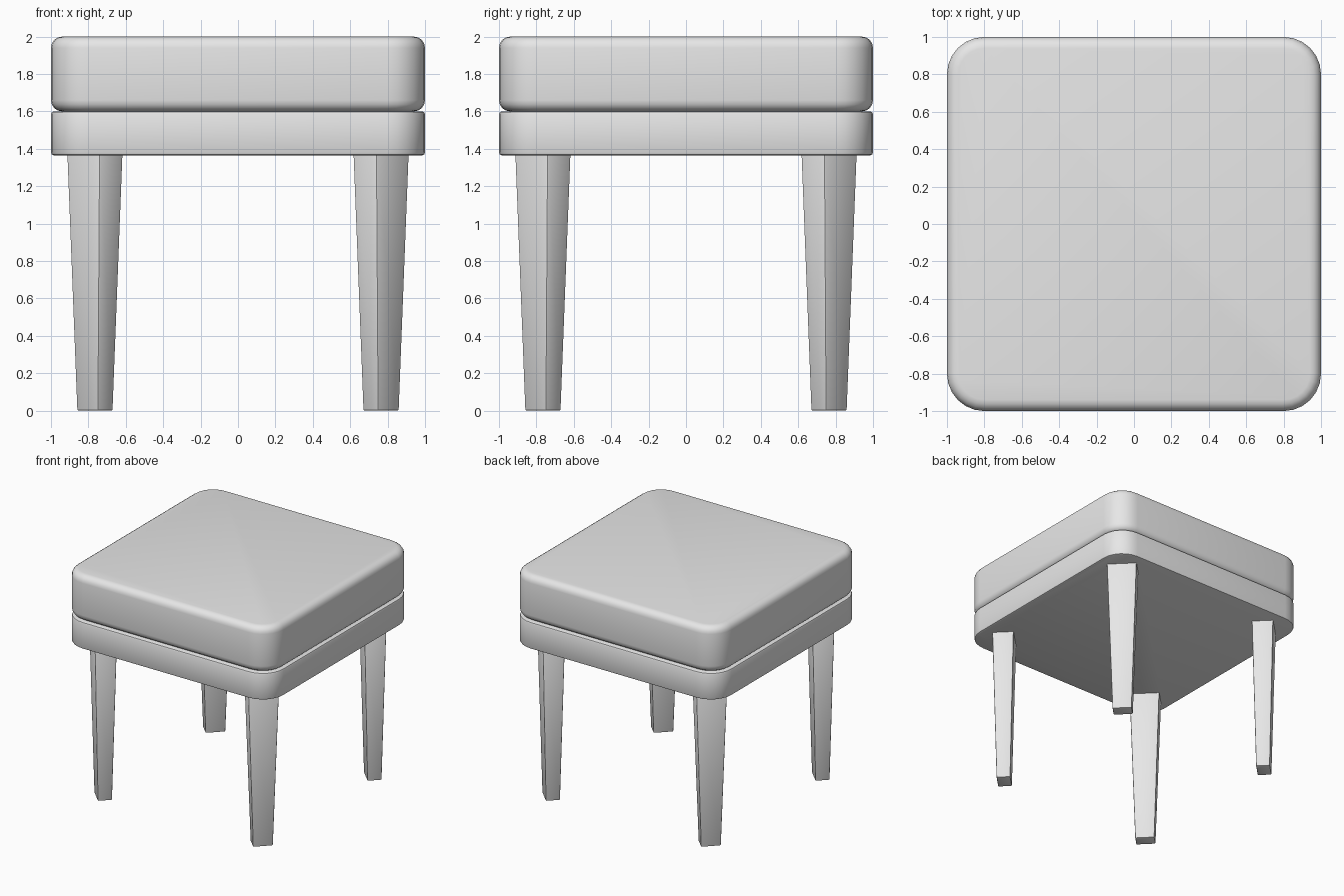
import bpy, bmesh, math
from mathutils import Matrix

cube = bpy.data.objects.get("Cube")
if cube:
    bpy.data.objects.remove(cube, do_unlink=True)

grey = bpy.data.materials.new("light grey")
grey.use_nodes = True
grey.diffuse_color = (0.8, 0.8, 0.8, 1)
grey.node_tree.nodes["Principled BSDF"].inputs["Base Color"].default_value = (0.8, 0.8, 0.8, 1)


def finish(name, bm, edge_radius, segments):
    """Turn a bmesh into a smooth object with rounded edges."""
    mesh = bpy.data.meshes.new(name)
    bm.to_mesh(mesh)
    bm.free()
    mesh.materials.append(grey)
    obj = bpy.data.objects.new(name, mesh)
    bpy.context.collection.objects.link(obj)
    bevel = obj.modifiers.new("rounded edges", 'BEVEL')
    bevel.width = edge_radius
    bevel.segments = segments
    bevel.limit_method = 'ANGLE'
    bevel.angle_limit = math.radians(40)
    bpy.ops.object.select_all(action='DESELECT')
    bpy.context.view_layer.objects.active = obj
    obj.select_set(True)
    bpy.ops.object.modifier_apply(modifier=bevel.name)
    bpy.ops.object.shade_smooth_by_angle(angle=math.radians(35))
    return obj


def rounded_slab(name, bottom, top, edge_radius, segments):
    """Square slab with rounded vertical corners and softened rims."""
    bm = bmesh.new()
    bmesh.ops.create_cube(bm, size=1)
    bmesh.ops.scale(bm, vec=(2, 2, top - bottom), verts=bm.verts)
    bmesh.ops.translate(bm, vec=(0, 0, (top + bottom) / 2), verts=bm.verts)
    upright = [e for e in bm.edges if abs(e.verts[0].co.z - e.verts[1].co.z) > 0.1]
    bmesh.ops.bevel(bm, geom=upright, offset=0.2, segments=6, profile=0.5, affect='EDGES')
    return finish(name, bm, edge_radius, segments)


def tapered_leg(name, x, y, height):
    """Tapered rectangular leg with its broad side facing the seat corner."""
    bm = bmesh.new()
    bmesh.ops.create_cube(bm, size=1)
    for v in bm.verts:
        taper = 1 if v.co.z > 0 else 0.645
        v.co.x *= 0.178 * taper
        v.co.y *= 0.248 * taper
        v.co.z = (v.co.z + 0.5) * height
    turn = Matrix.Rotation(math.atan2(y, x), 4, 'Z')
    bm.transform(Matrix.Translation((x, y, 0)) @ turn)
    return finish(name, bm, 0.008, 2)


# Seat
rounded_slab("cushion", 1.6, 2.0, 0.06, 4)
rounded_slab("seat_base", 1.365, 1.6, 0.015, 2)

# Legs, set just into the base
for y, end in ((-0.765, "front"), (0.765, "back")):
    for x, side in ((0.765, "left"), (-0.765, "right")):
        tapered_leg(f"{end}_{side}_leg", x, y, 1.38)
